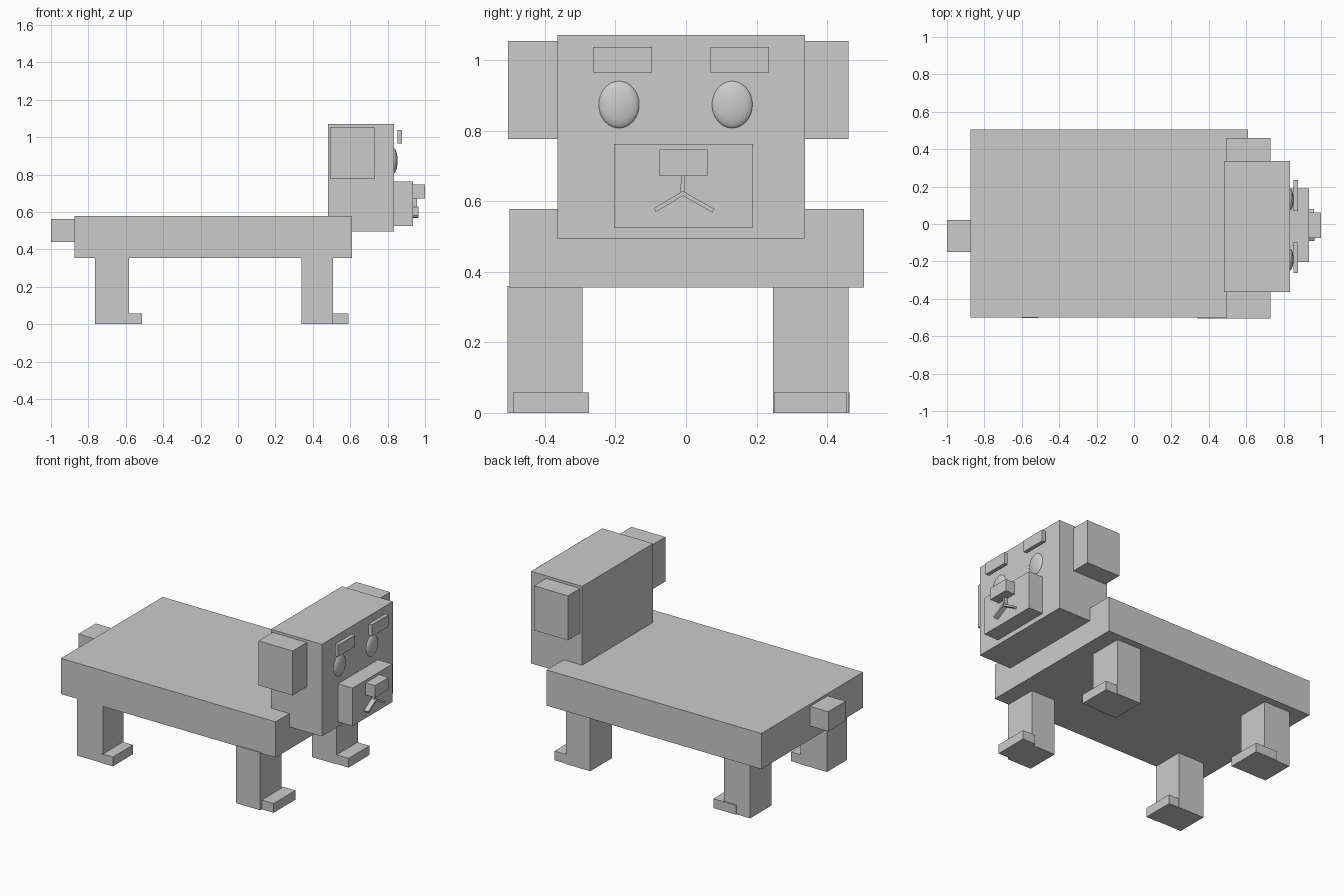
import bpy
from math import atan2, hypot
from mathutils import Vector

cube = bpy.data.objects.get("Cube")
if cube:
    bpy.data.objects.remove(cube, do_unlink=True)

# One plain grey for everything
grey = bpy.data.materials.new("plain_grey")
grey.use_nodes = True
colour = (0.6, 0.6, 0.6, 1)
grey.diffuse_color = colour
grey.node_tree.nodes["Principled BSDF"].inputs["Base Color"].default_value = colour


def finish(name):
    obj = bpy.context.object
    obj.name = name
    obj.data.materials.append(grey)
    return obj


def box(name, x, y, z):
    """Box from (min, max) ranges on each axis."""
    low, high = Vector((x[0], y[0], z[0])), Vector((x[1], y[1], z[1]))
    bpy.ops.mesh.primitive_cube_add(size=1, location=(low + high) / 2)
    obj = finish(name)
    obj.scale = high - low
    return obj


def bar(name, start, end, x, width):
    """Thin bar between two (y, z) points on the snout."""
    dy, dz = end[0] - start[0], end[1] - start[1]
    centre = (sum(x) / 2, (start[0] + end[0]) / 2, (start[1] + end[1]) / 2)
    bpy.ops.mesh.primitive_cube_add(size=1, location=centre,
                                    rotation=(atan2(dz, dy), 0, 0))
    obj = finish(name)
    obj.scale = (x[1] - x[0], hypot(dy, dz), width)


# Body and tail
box("body", (-0.875, 0.61), (-0.5, 0.505), (0.355, 0.578))
box("tail", (-1.0, -0.87), (-0.15, 0.022), (0.44, 0.563))

# Legs with feet: leg x, leg y, foot x, foot y
legs = {
    "front_right": ((0.34, 0.508), (-0.506, -0.294), (0.5, 0.59), (-0.49, -0.275)),
    "front_left": ((0.34, 0.508), (0.246, 0.461), (0.5, 0.59), (0.25, 0.456)),
    "back_right": ((-0.765, -0.583), (-0.5, -0.3), (-0.6, -0.514), (-0.503, -0.303)),
    "back_left": ((-0.765, -0.583), (0.248, 0.458), (-0.67, -0.514), (0.248, 0.464)),
}
for side, (leg_x, leg_y, foot_x, foot_y) in legs.items():
    box(side + "_leg", leg_x, leg_y, (0, 0.36))
    box(side + "_foot", foot_x, foot_y, (0, 0.058))

# Head and ears
box("head", (0.482, 0.835), (-0.364, 0.338), (0.495, 1.071))
box("right_ear", (0.495, 0.731), (-0.504, -0.35), (0.777, 1.055))
box("left_ear", (0.495, 0.731), (0.32, 0.46), (0.777, 1.055))

# Eyes and floating brows
for side, eye_y, brow_y in (("right", -0.19, (-0.263, -0.097)),
                            ("left", 0.131, (0.07, 0.236))):
    bpy.ops.mesh.primitive_uv_sphere_add(segments=32, ring_count=16, radius=1,
                                         location=(0.833, eye_y, 0.874))
    bpy.context.object.scale = (0.02, 0.058, 0.067)
    bpy.ops.object.shade_smooth()
    finish(side + "_eye")
    box(side + "_brow", (0.854, 0.877), brow_y, (0.965, 1.038))

# Snout, nose and mouth
box("snout", (0.83, 0.935), (-0.204, 0.19), (0.525, 0.763))
box("nose", (0.93, 1.0), (-0.075, 0.061), (0.671, 0.746))
bar("mouth_stem", (-0.008, 0.675), (-0.01, 0.618), (0.93, 0.957), 0.012)
bar("mouth_right", (-0.006, 0.624), (-0.088, 0.575), (0.93, 0.965), 0.012)
bar("mouth_left", (-0.012, 0.624), (0.078, 0.573), (0.93, 0.962), 0.012)
